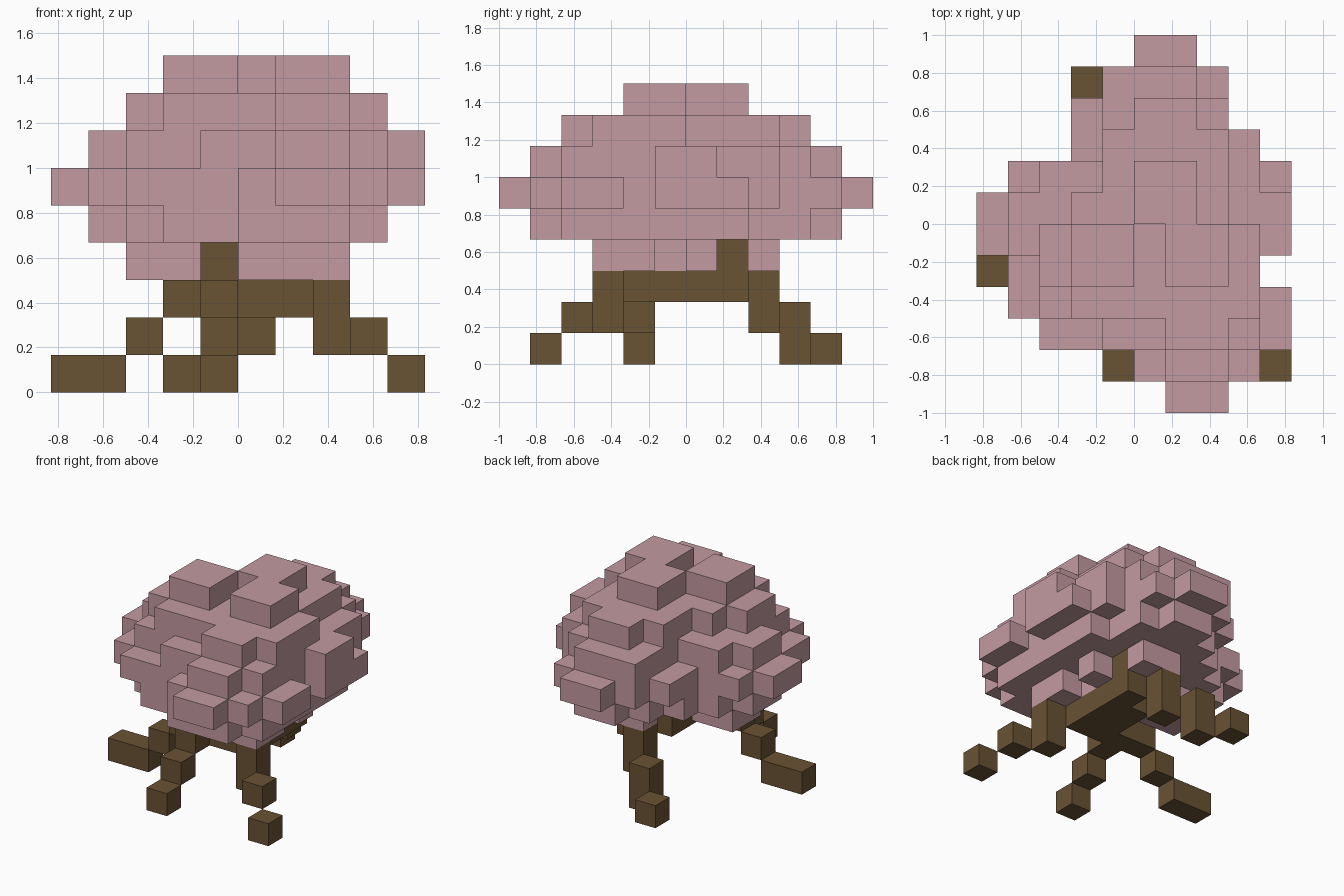
import bpy, bmesh
from mathutils import Vector

if "Cube" in bpy.data.objects:
    bpy.data.objects.remove(bpy.data.objects["Cube"], do_unlink=True)

U = 1 / 6  # edge length of one block


def material(name, rgb):
    m = bpy.data.materials.new(name)
    m.use_nodes = True
    m.diffuse_color = (*rgb, 1)
    m.node_tree.nodes["Principled BSDF"].inputs["Base Color"].default_value = (*rgb, 1)
    return m


pink = material("dusty pink", (0.545, 0.325, 0.357))
brown = material("bark brown", (0.141, 0.084, 0.034))


def blocks(name, cells, mat):
    """One mesh holding only the exposed faces of a set of unit cells."""
    bm = bmesh.new()
    verts = {}

    def vert(p):
        key = tuple(round(c) for c in p)
        if key not in verts:
            verts[key] = bm.verts.new(Vector(key) * U)
        return verts[key]

    for cell in sorted(cells):
        for axis in range(3):
            for side in (0, 1):
                near = list(cell)
                near[axis] += 2 * side - 1
                if tuple(near) in cells:
                    continue
                a, b = Vector((0, 0, 0)), Vector((0, 0, 0))
                a[(axis + 1) % 3] = 1
                b[(axis + 2) % 3] = 1
                o = Vector(cell)
                o[axis] += side
                ring = [o, o + a, o + a + b, o + b]
                if not side:
                    ring.reverse()
                bm.faces.new([vert(p) for p in ring])
    mesh = bpy.data.meshes.new(name)
    bm.to_mesh(mesh)
    bm.free()
    mesh.materials.append(mat)
    obj = bpy.data.objects.new(name, mesh)
    bpy.context.collection.objects.link(obj)
    return obj


def box(x0, x1, y0, y1, z0, z1):
    """Cells of a box, both ends included."""
    return {(x, y, z) for x in range(x0, x1 + 1)
            for y in range(y0, y1 + 1) for z in range(z0, z1 + 1)}


def layer(z, first_y, rows):
    """Cells of a layer: one (first x, last x) span per row, from first_y up."""
    cells = set()
    for i, (x0, x1) in enumerate(rows):
        cells |= box(x0, x1, first_y + i, first_y + i, z, z)
    return cells


# Blossom canopy, layer by layer from the bottom
canopy = box(0, 2, -3, -2, 3, 3) | box(-3, -2, -1, 0, 3, 3)
canopy |= box(2, 2, 0, 0, 3, 3) | box(0, 1, 2, 2, 3, 3) | box(0, 1, -1, -1, 3, 3)
canopy |= layer(4, -5, [(0, 2), (-2, 3), (-3, 3), (-3, 3), (-4, 3),
                        (-4, 3), (-3, 3), (-2, 2), (-1, 2), (0, 1)])
canopy |= layer(5, -6, [(1, 2), (0, 3), (-3, 4), (-4, 4), (-4, 3), (-5, 4),
                        (-5, 4), (-4, 4), (-2, 3), (-2, 2), (-1, 2), (0, 1)])
canopy |= layer(6, -5, [(1, 2), (-1, 3), (-3, 3), (-3, 3), (-4, 4),
                        (-4, 4), (-3, 3), (-1, 3), (-1, 2), (-1, 1)])
canopy |= layer(7, -4, [(1, 2), (-2, 3), (-3, 3), (-3, 3),
                        (-2, 2), (-1, 2), (-1, 2), (0, 1)])
canopy |= box(-2, -1, -2, -1, 8, 8) | box(1, 2, -2, -1, 8, 8) | box(0, 1, 0, 1, 8, 8)
blocks("canopy", canopy, pink)

# Trunk plate and the short branches up into the canopy
trunk = box(0, 0, -2, 0, 2, 2) | box(1, 1, -2, 1, 2, 2) | box(-1, -1, -2, -2, 2, 2)
trunk |= box(1, 1, 1, 1, 3, 3) | box(-1, -1, -2, -2, 3, 3)
blocks("trunk", trunk, brown)

# Stepped roots
roots = {
    "front_left_root": box(2, 2, -3, -3, 1, 2) | {(3, -4, 1), (4, -5, 0)},
    "front_root": {(-1, -3, 2), (-1, -4, 1), (-1, -5, 0)},
    "right_root": {(-2, -2, 2), (-3, -2, 1)} | box(-5, -4, -2, -2, 0, 0),
    "back_root": box(0, 0, 2, 2, 1, 2) | box(-1, -1, 3, 3, 0, 1) | {(-2, 4, 0)},
}
for name, cells in roots.items():
    blocks(name, cells, brown)
